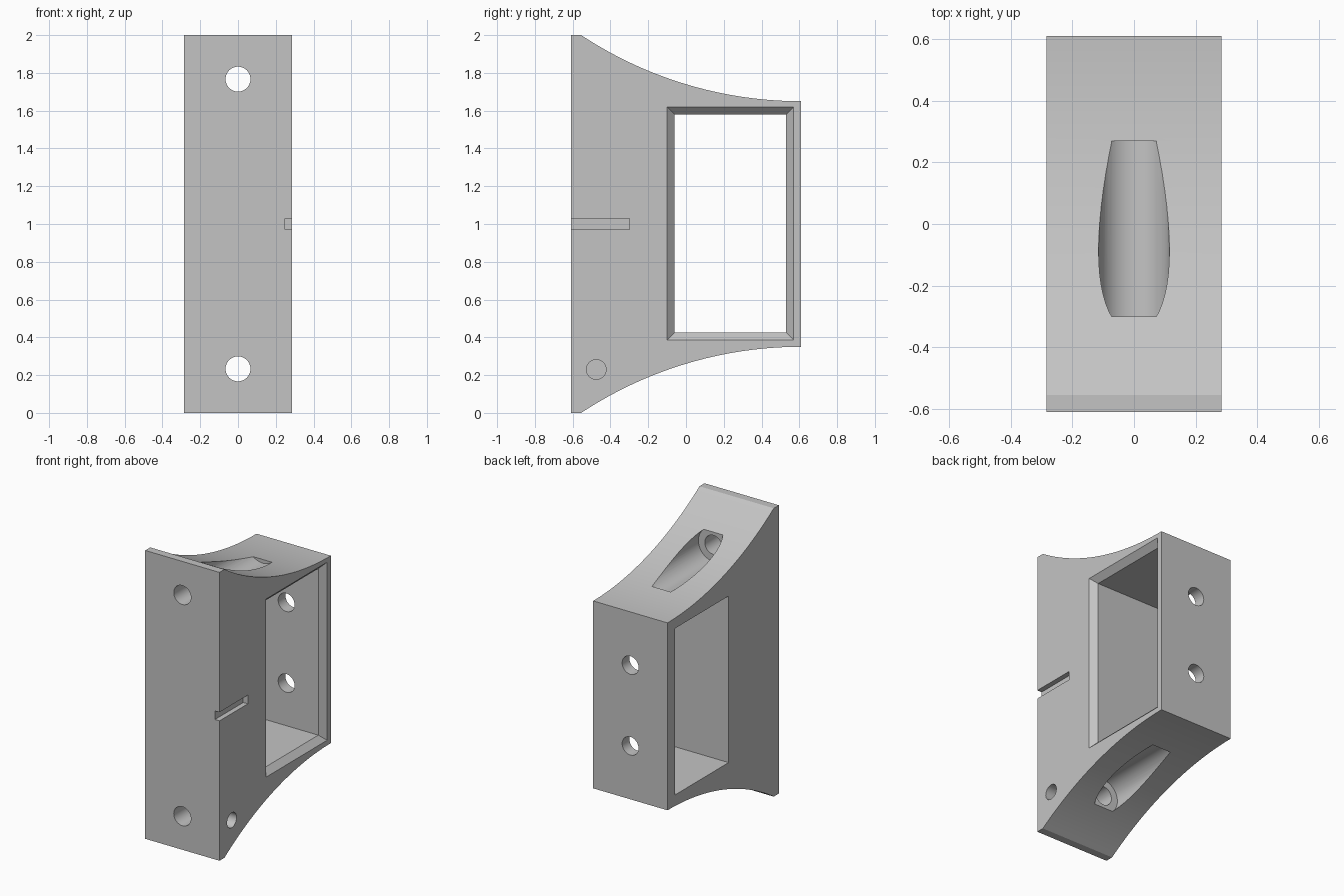
import bpy, bmesh, math
from mathutils import Matrix, Vector

scene = bpy.context.scene
default = bpy.data.objects.get("Cube")
if default:
    bpy.data.objects.remove(default, do_unlink=True)

# Plain grey material
GREY = (0.55, 0.55, 0.55, 1)
grey = bpy.data.materials.new("light grey")
grey.use_nodes = True
grey.diffuse_color = GREY
grey.node_tree.nodes["Principled BSDF"].inputs["Base Color"].default_value = GREY

HALF_X, HALF_Y = 0.285, 0.61
LIP_Y = -0.555          # where the concave curve starts
BACK_TOP = 0.65         # half height of the back face
MID_Z = 1.0


def make_object(name, bm):
    bmesh.ops.recalc_face_normals(bm, faces=bm.faces)
    mesh = bpy.data.meshes.new(name)
    bm.to_mesh(mesh)
    bm.free()
    mesh.materials.append(grey)
    obj = bpy.data.objects.new(name, mesh)
    scene.collection.objects.link(obj)
    return obj


def loft(name, sections):
    """Closed solid through (x, [(y, z), ...]) sections."""
    bm = bmesh.new()
    rings = [[bm.verts.new((x, y, z)) for y, z in loop] for x, loop in sections]
    bm.faces.new(rings[0])
    bm.faces.new(rings[-1])
    for a, b in zip(rings, rings[1:]):
        for i in range(len(a)):
            j = (i + 1) % len(a)
            bm.faces.new((a[i], a[j], b[j], b[i]))
    return make_object(name, bm)


def cylinder(name, start, end, radius):
    start, end = Vector(start), Vector(end)
    axis = end - start
    turn = axis.to_track_quat('Z', 'Y').to_matrix().to_4x4()
    bm = bmesh.new()
    bmesh.ops.create_cone(bm, cap_ends=True, segments=48, radius1=radius, radius2=radius,
                          depth=axis.length,
                          matrix=Matrix.Translation((start + end) / 2) @ turn)
    return make_object(name, bm)


def rectangle(y0, y1, z0, z1, grow=0.0):
    return [(y0 - grow, z0 - grow), (y1 + grow, z0 - grow),
            (y1 + grow, z1 + grow), (y0 - grow, z1 + grow)]


# Side profile: circular arc, level at the back, mirrored top to bottom
run, rise = HALF_Y - LIP_Y, 1.0 - BACK_TOP
radius = (run ** 2 + rise ** 2) / (2 * rise)
sweep = math.asin(run / radius)
STEPS = 32
upper = [(-HALF_Y, 1.0)]
for i in range(STEPS + 1):
    a = sweep * (1 - i / STEPS)
    upper.append((HALF_Y - radius * math.sin(a),
                  BACK_TOP + radius * (1 - math.cos(a))))
profile = [(y, MID_Z + h) for y, h in upper] + [(y, MID_Z - h) for y, h in reversed(upper)]
bracket = loft("bracket_body", [(-HALF_X, profile), (HALF_X, profile)])

# Window with a chamfered rim on one side
window = (-0.06, 0.53, 0.425, 1.58)
cutters = [loft("window_cutter", [(-0.4, rectangle(*window)),
                                  (HALF_X - 0.04, rectangle(*window)),
                                  (HALF_X + 0.02, rectangle(*window, grow=0.06))])]

# Shallow index slot at the front edge
slot = rectangle(-0.7, -0.30, 0.97, 1.03)
cutters.append(loft("slot_cutter", [(HALF_X - 0.035, slot), (0.4, slot)]))

for side in (-1, 1):
    # Front bolt holes with screw head recesses in the curved faces
    z = MID_Z + side * 0.767
    cutters.append(cylinder("bolt_hole_cutter", (0, -0.7, z), (0, -0.2, z), 0.066))
    cutters.append(cylinder("recess_cutter", (0, -0.30, z), (0, 0.27, z), 0.115))
    # Holes through the thin back wall
    z = MID_Z + side * 0.28
    cutters.append(cylinder("back_hole_cutter", (0, 0.4, z), (0, 0.7, z), 0.063))

# Blind hole in the side
cutters.append(cylinder("side_hole_cutter", (HALF_X - 0.15, -0.475, 0.23),
                        (0.4, -0.475, 0.23), 0.052))

# Cut everything, then drop the cutters
bpy.ops.object.select_all(action='DESELECT')
bpy.context.view_layer.objects.active = bracket
bracket.select_set(True)
for cutter in cutters:
    cutter.hide_render = True
    mod = bracket.modifiers.new("cut", 'BOOLEAN')
    mod.operation = 'DIFFERENCE'
    mod.solver = 'EXACT'
    mod.object = cutter
    bpy.ops.object.modifier_apply(modifier=mod.name)
    bpy.data.objects.remove(cutter, do_unlink=True)

bpy.ops.object.shade_smooth_by_angle(angle=math.radians(25))
